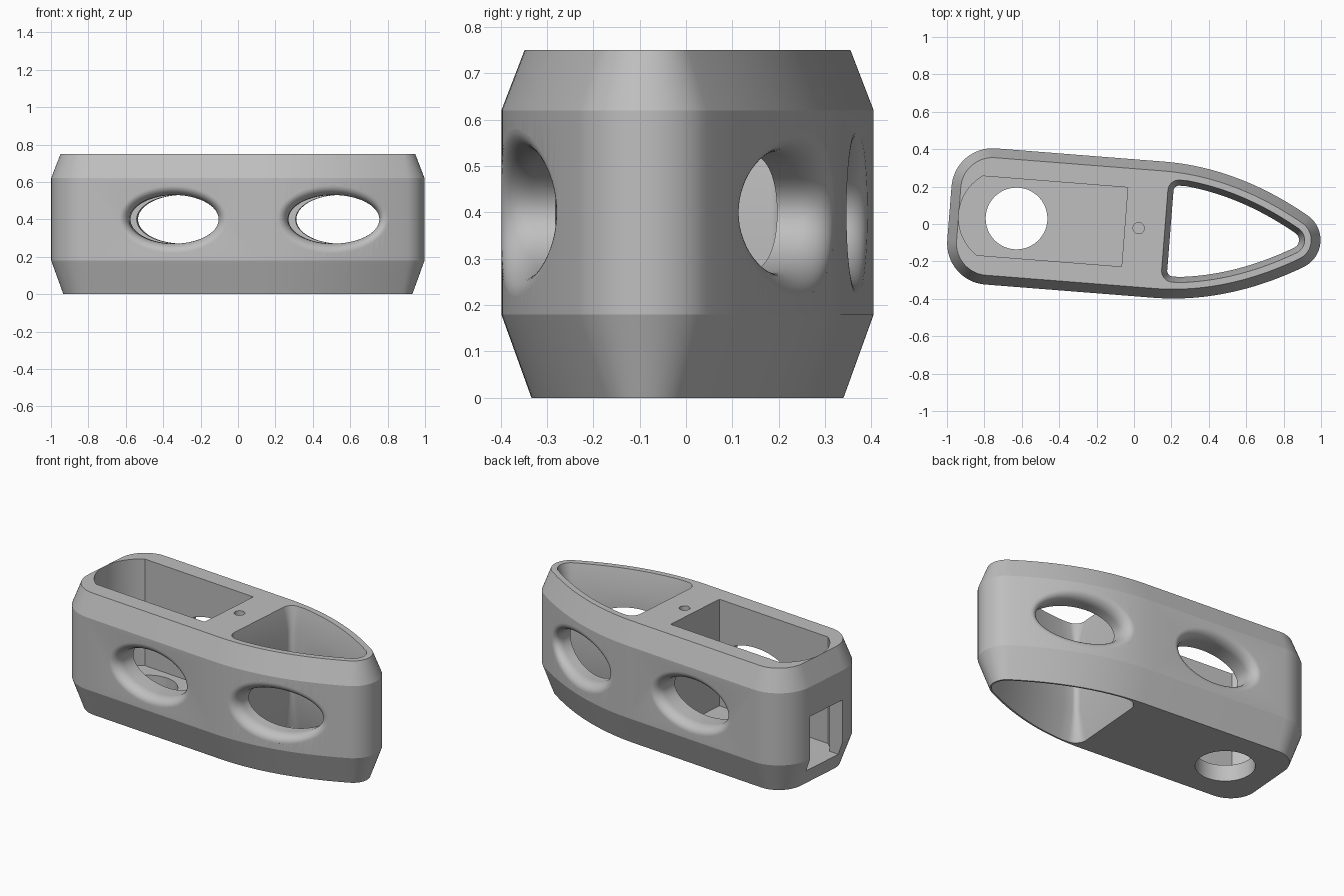
import bpy, bmesh
from math import sin, cos, pi, radians, hypot
from mathutils import Matrix

cube = bpy.data.objects.get("Cube")
if cube:
    bpy.data.objects.remove(cube)

HEIGHT, LOW, HIGH = 0.75, 0.18, 0.62
INSET_LOW, INSET_TOP, WALL = 0.065, 0.05, 0.115
PLACE = Matrix.Translation((0, -0.02, 0)) @ Matrix.Rotation(radians(-4.5), 4, 'Z')

grey = bpy.data.materials.new("plain grey")
grey.use_nodes = True
grey.diffuse_color = (0.52, 0.52, 0.52, 1)
grey.node_tree.nodes["Principled BSDF"].inputs["Base Color"].default_value = (0.52, 0.52, 0.52, 1)


def arc(cx, cy, r, start, end, n):
    return [(cx + r * cos(radians(start + (end - start) * i / n)),
             cy + r * sin(radians(start + (end - start) * i / n))) for i in range(n + 1)]


def bezier(a, b, c, n):
    return [tuple((1 - t) ** 2 * p + 2 * t * (1 - t) * q + t * t * r for p, q, r in zip(a, b, c))
            for t in (i / n for i in range(n + 1))]


def mirrored(upper):
    """Close an upper half outline (running from the nose to the tail) with its reflection."""
    lower = [(x, -y) for x, y in reversed(upper) if y > 1e-5]
    return upper + lower


def offset(poly, d):
    """Move a counter-clockwise outline inwards by d."""
    out = []
    for i, (x, y) in enumerate(poly):
        (ax, ay), (bx, by) = poly[i - 1], poly[(i + 1) % len(poly)]
        l1, l2 = hypot(x - ax, y - ay), hypot(bx - x, by - y)
        n1 = (-(y - ay) / l1, (x - ax) / l1)
        n2 = (-(by - y) / l2, (bx - x) / l2)
        k = d / (1 + n1[0] * n2[0] + n1[1] * n2[1])
        out.append((x + k * (n1[0] + n2[0]), y + k * (n1[1] + n2[1])))
    return out


def loft(name, rings, helper=True):
    """Skin rings of 3D points and cap both ends."""
    bm = bmesh.new()
    loops = [[bm.verts.new(p) for p in ring] for ring in rings]
    for a, b in zip(loops, loops[1:]):
        for i in range(len(a)):
            j = (i + 1) % len(a)
            bm.faces.new((a[i], a[j], b[j], b[i]))
    bm.faces.new(loops[0])
    bm.faces.new(loops[-1])
    bmesh.ops.recalc_face_normals(bm, faces=bm.faces)
    mesh = bpy.data.meshes.new(name)
    bm.to_mesh(mesh)
    bm.free()
    mesh.materials.append(grey)
    obj = bpy.data.objects.new(name, mesh)
    bpy.context.collection.objects.link(obj)
    obj.matrix_world = PLACE
    obj.hide_render = helper
    return obj


def prism(name, poly, z0, z1):
    return loft(name, [[(x, y, z) for x, y in poly] for z in (z0, z1)])


def at_heights(poly, levels):
    return [[(x, y, z) for x, y in offset(poly, d)] for z, d in levels]


# Hull outline: rounded nose, bowed sides, straight flanks, blunt rounded tail
nose = arc(0.84, 0, 0.16, 0, 60, 12)
side = bezier(nose[-1], (0.528, 0.365), (0.13, 0.365), 28)
tail = arc(-0.77, 0.145, 0.22, 90, 180, 16)
half = nose + side[1:] + tail
hull = mirrored(half)
body = loft("hollow_body", at_heights(hull, [(0, INSET_LOW), (LOW, 0), (HIGH, 0), (HEIGHT, INSET_TOP)]), False)

# Nose cavity: narrow waist, flaring towards the open top and bottom
DIVIDER, ROUND, FLARE_TOP, FLARE_LOW = 0.195, 0.03, -0.03, -0.04
inner = [p for p in offset(hull, WALL)[:len(half)] if p[0] > DIVIDER + ROUND + 0.01]
corner = arc(DIVIDER + ROUND, inner[-1][1] - ROUND, ROUND, 90, 180, 10)
cavity = mirrored(inner + corner)
cutters = [loft("nose_cavity_cutter", at_heights(cavity, [
    (-0.1, FLARE_LOW), (0, FLARE_LOW), (LOW, 0), (HIGH, 0), (HEIGHT, FLARE_TOP), (0.85, FLARE_TOP)]))]

# Tail pocket with a bowed end, drain hole in its floor, end window and peg hole
pocket = [(-0.05, -0.212), (-0.05, 0.212)] + arc(-0.684, 0, 0.256, 124, 236, 20)
cutters.append(prism("tail_pocket_cutter", pocket, 0.1, 0.9))
cutters.append(prism("floor_hole_cutter", arc(-0.63, 0, 0.165, 0, 354.375, 63), -0.1, 0.2))
cutters.append(prism("end_window_cutter", [(-1.1, -0.14), (-0.8, -0.14), (-0.8, 0.14), (-1.1, 0.14)], 0.1, 0.44))
cutters.append(prism("peg_hole_cutter", arc(0.025, 0, 0.03, 0, 348.75, 31), 0.45, 0.9))


def half_width(x):
    for (ax, ay), (bx, by) in zip(half, half[1:]):
        if bx <= x <= ax and ax > bx:
            return ay + (by - ay) * (x - ax) / (bx - ax)
    return half[-1][1]


# Oval side openings with rounded lips that follow the hull surface
def oval_cutter(name, cx, lip=0.05, lip_depth=0.065, steps=10, count=80):
    def ring(grow, depth, sign):
        pts = []
        for i in range(count):
            a = 2 * pi * (i + 0.5) / count
            x = cx + (0.24 + grow) * cos(a)
            pts.append((x, sign * (half_width(x) - depth), 0.4 + (0.13 + grow) * sin(a)))
        return pts
    spec = [(lip, -0.1)]
    for k in range(steps + 1):
        a = pi / 2 * (1 - k / steps)
        spec.append((lip * (1 - cos(a)), lip_depth * (1 - sin(a))))
    rings = [ring(g, d, -1) for g, d in spec] + [ring(g, d, 1) for g, d in reversed(spec)]
    return loft(name, rings)


cutters.append(oval_cutter("tail_oval_cutter", -0.32))
cutters.append(oval_cutter("nose_oval_cutter", 0.53))

# Cut everything out of the body, then drop the cutters
for c in cutters:
    mod = body.modifiers.new(c.name, 'BOOLEAN')
    mod.object = c
    mod.operation = 'DIFFERENCE'
    mod.solver = 'EXACT'
bpy.context.view_layer.update()
bpy.ops.object.select_all(action='DESELECT')
body.select_set(True)
bpy.context.view_layer.objects.active = body
for c in cutters:
    bpy.ops.object.modifier_apply(modifier=c.name)
for c in cutters:
    bpy.data.objects.remove(c)
bpy.ops.object.shade_smooth_by_angle(angle=radians(16))
